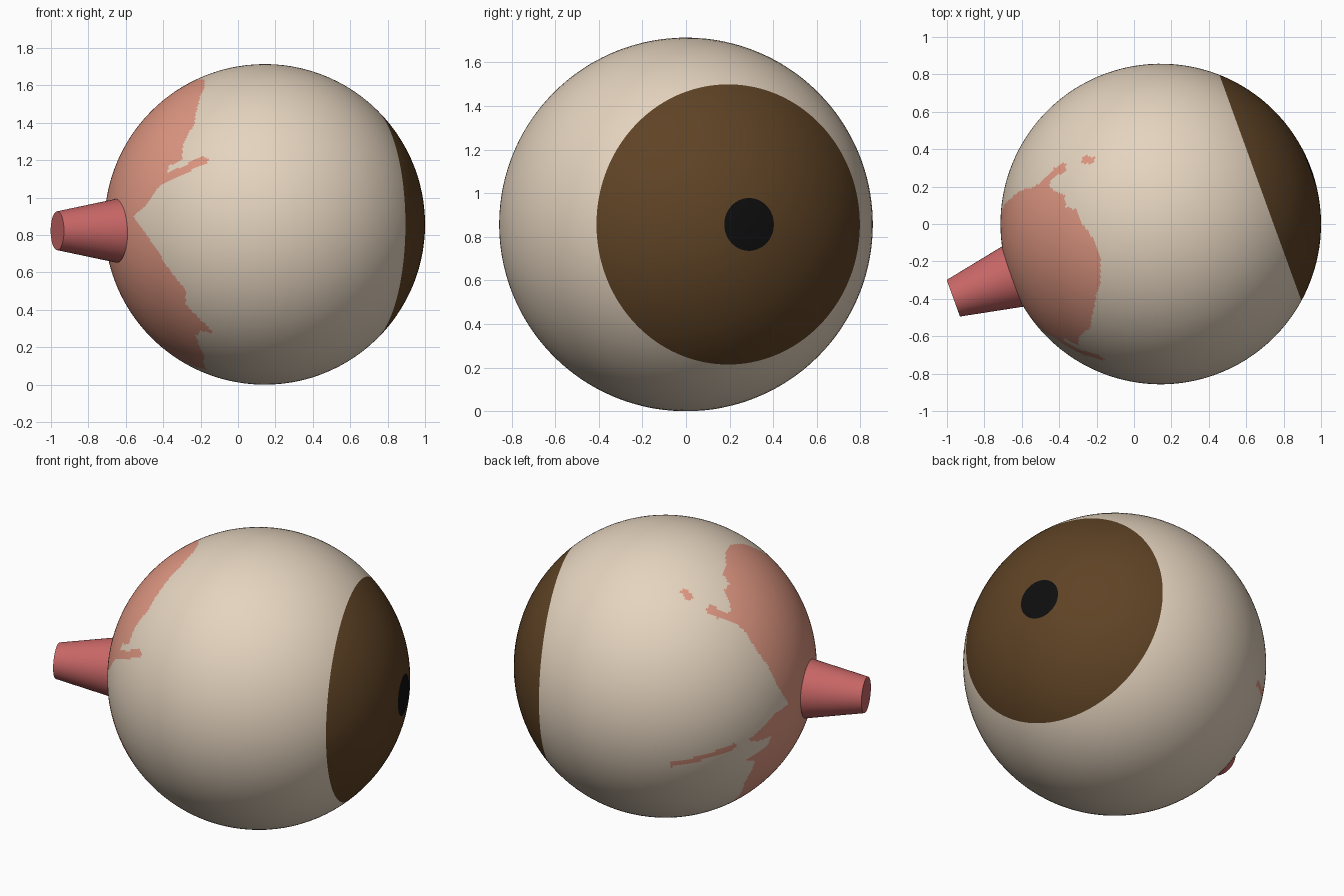
import bpy, bmesh, math
from mathutils import Vector

if "Cube" in bpy.data.objects:
    bpy.data.objects.remove(bpy.data.objects["Cube"])

R = 0.857
C = Vector((0.143, 0, R))
AX = Vector((-0.94, -0.341, 0)).normalized()   # eye axis, pointing to the back
E1 = Vector((-AX.y, AX.x, 0))                  # sideways, towards the front
E2 = Vector((0, 0, 1))


def mat(name, r, g, b):
    m = bpy.data.materials.new(name)
    lin = [((c / 255 + 0.055) / 1.055) ** 2.4 if c > 10 else c / 255 / 12.92 for c in (r, g, b)]
    m.diffuse_color = (*lin, 1)
    m.use_nodes = True
    m.node_tree.nodes["Principled BSDF"].inputs["Base Color"].default_value = m.diffuse_color
    return m


WHITE = mat("eye white", 229, 212, 191)
PINK = mat("pink tissue", 223, 151, 130)
BROWN = mat("iris brown", 95, 67, 37)
BLACK = mat("pupil black", 14, 14, 14)
RED = mat("nerve red", 202, 103, 103)


def root(a, b):
    return math.sqrt(max(0, R * R - a * a - b * b))


def flat(d):
    """Direction -> (angle from the axis, spread out as a flat map)."""
    t = d.normalized().angle(AX)
    f = math.atan2(d.dot(E2), d.dot(E1))
    return (t * math.cos(f), t * math.sin(f))


def front(pts):      # outline drawn on the front half, x and z
    return [flat(Vector((x - C.x, -root(x - C.x, z - C.z), z - C.z))) for x, z in pts]


def top(pts):        # outline drawn on the upper half, x and y
    return [flat(Vector((x - C.x, y, root(x - C.x, y)))) for x, y in pts]


def back(pts):       # outline drawn on the back left, sideways and up
    al, ep = math.radians(35), math.radians(25)
    h = Vector((-math.sin(al), math.cos(al), 0))
    right = Vector((-math.cos(al), -math.sin(al), 0))
    up = E2 * math.cos(ep) - h * math.sin(ep)
    cam = h * math.cos(ep) + E2 * math.sin(ep)
    return [flat(right * u + up * v + cam * root(u, v)) for u, v in pts]


# ragged pink patch around the nerve, plus a loose spot and a streak
patch = front([(-.56, .90), (-.49, .96), (-.42, 1.06), (-.26, 1.14), (-.14, 1.20), (-.19, 1.22),
               (-.29, 1.17), (-.38, 1.13), (-.37, 1.17), (-.30, 1.20), (-.29, 1.29),
               (-.235, 1.39), (-.21, 1.50), (-.18, 1.59)])
patch += top([(-.175, -.21), (-.20, -.11), (-.24, -.04), (-.29, .02), (-.30, .08), (-.365, .09),
              (-.37, .15), (-.43, .18), (-.455, .21), (-.43, .25), (-.36, .28), (-.365, .33),
              (-.425, .30), (-.48, .24), (-.53, .20)])
patch += back([(.515, .09), (.577, .006), (.633, -.11), (.696, -.215), (.622, -.266), (.566, -.33),
               (.464, -.42), (.52, -.425), (.60, -.396), (.577, -.447), (.458, -.53), (.51, -.537),
               (.447, -.656), (.39, -.758)])
patch += front([(-.17, .08), (-.18, .16), (-.225, .26), (-.20, .29), (-.12, .27), (-.18, .33),
                (-.28, .43), (-.28, .51), (-.37, .62), (-.43, .72), (-.50, .82)])
spot = top([(-.28, .35), (-.25, .365), (-.21, .355), (-.21, .325), (-.25, .32), (-.28, .325)])
streak = back([(.02, -.54), (.10, -.53), (.39, -.435), (.41, -.455), (.37, -.475), (.10, -.555), (.03, -.572)])


def inside(p, poly):
    hit = False
    for (x1, y1), (x2, y2) in zip(poly, poly[1:] + poly[:1]):
        if (y1 > p[1]) != (y2 > p[1]) and p[0] < x1 + (p[1] - y1) * (x2 - x1) / (y2 - y1):
            hit = not hit
    return hit


# eyeball: rings around the eye axis, with ring edges exactly on iris and pupil
IRIS = 180 - math.degrees(math.acos(0.567 / R))
PUPIL = 180 - math.degrees(math.asin(0.121 / R))


def steps(a, b, n):
    return [a + (b - a) * (i + 1) / n for i in range(n)]


angles = steps(0, 80, 100) + steps(80, IRIS, 16) + steps(IRIS, PUPIL, 14) + steps(PUPIL, 180, 4)[:-1]
N = 320
bm = bmesh.new()
pole_a = bm.verts.new(C + AX * R)
pole_b = bm.verts.new(C - AX * R)
rings = []
for t in map(math.radians, angles):
    rings.append([bm.verts.new(C + R * (AX * math.cos(t) + math.sin(t) * (
        E1 * math.cos(2 * math.pi * i / N) + E2 * math.sin(2 * math.pi * i / N)))) for i in range(N)])
for i in range(N):
    j = (i + 1) % N
    bm.faces.new((pole_a, rings[0][i], rings[0][j]))
    bm.faces.new((pole_b, rings[-1][j], rings[-1][i]))
    for a, b in zip(rings, rings[1:]):
        bm.faces.new((a[i], b[i], b[j], a[j]))
for f in bm.faces:
    f.smooth = True
    d = f.calc_center_median() - C
    t = math.degrees(d.angle(AX))
    if t > PUPIL:
        f.material_index = 3
    elif t > IRIS:
        f.material_index = 2
    elif t < 80:
        p = flat(d)
        f.material_index = int(any(inside(p, s) for s in (patch, spot, streak)))
bmesh.ops.recalc_face_normals(bm, faces=bm.faces)
me = bpy.data.meshes.new("eyeball")
bm.to_mesh(me)
bm.free()
for m in (WHITE, PINK, BROWN, BLACK):
    me.materials.append(m)
bpy.context.collection.objects.link(bpy.data.objects.new("eyeball", me))

# nerve: tapered stub at the back
base = Vector((-0.648, -0.281, 0.823))
tip = Vector((-0.966, -0.397, 0.823))
bpy.ops.mesh.primitive_cone_add(vertices=48, radius1=0.171, radius2=0.104, depth=(tip - base).length,
                                location=(base + tip) / 2,
                                rotation=(tip - base).to_track_quat('Z', 'Y').to_euler())
nerve = bpy.context.object
nerve.name = "nerve"
nerve.data.materials.append(RED)
bpy.ops.object.shade_smooth_by_angle(angle=math.radians(35))
